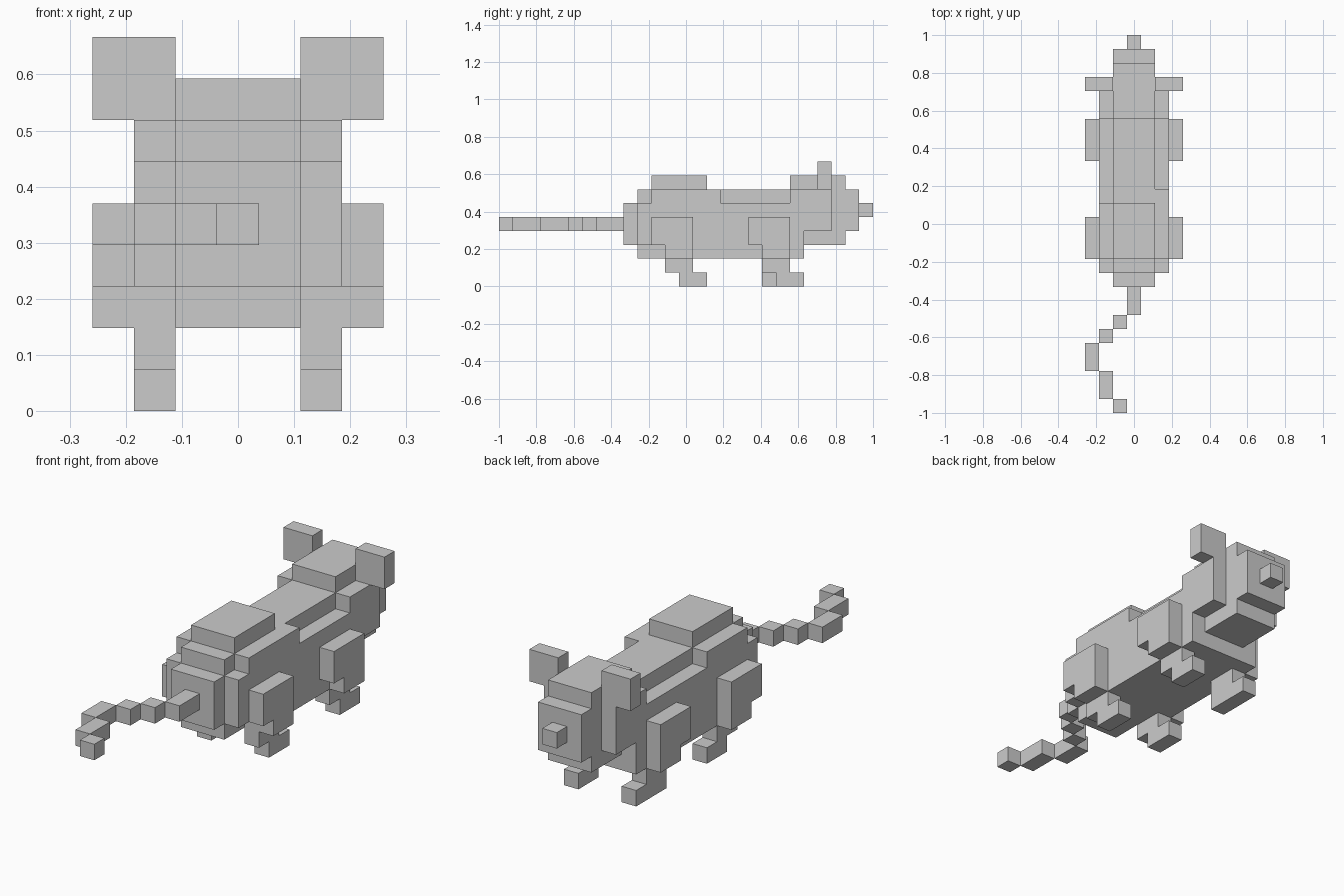
import bpy, bmesh
from mathutils import Matrix, Vector

if "Cube" in bpy.data.objects:
    bpy.data.objects.remove(bpy.data.objects["Cube"])

U = 2 / 27  # one block unit


def part(name, *boxes):
    """One object made of boxes given as (x0, x1, y0, y1, z0, z1) in block units."""
    bm = bmesh.new()
    for x0, x1, y0, y1, z0, z1 in boxes:
        centre = Vector((x0 + x1, y0 + y1, z0 + z1)) * U / 2
        size = Vector((x1 - x0, y1 - y0, z1 - z0)) * U
        bmesh.ops.create_cube(bm, size=1, matrix=Matrix.Translation(centre) @ Matrix.Diagonal(size).to_4x4())
    me = bpy.data.meshes.new(name)
    bm.to_mesh(me)
    bm.free()
    ob = bpy.data.objects.new(name, me)
    bpy.context.collection.objects.link(ob)
    return ob


def side_box(s, x0, x1, *rest):
    """Box on the right (s=1) or mirrored to the left (s=-1)."""
    return (*sorted((s * x0, s * x1)), *rest)


# Central body, with rump and hip hump
part("body", (-1.5, 1.5, -3.5, 8.5, 2, 7))
part("rump", (-1.5, 1.5, -4.5, -3.5, 3, 6))
part("hip_hump", (-1.5, 1.5, -2.5, 1.5, 7, 8))

# Head, snout and nose
part("head", (-1.5, 1.5, 8.5, 11.5, 3, 8), (-1.5, 1.5, 7.5, 8.5, 7, 8))
part("snout", (-1.5, 1.5, 11.5, 12.5, 4, 7))
part("nose", (-0.5, 0.5, 12.5, 13.5, 5, 6))

for s, side in ((1, "right"), (-1, "left")):
    # Flank layer: low back between hip and shoulder, cheek at the front
    hip_end = 2.5 if s > 0 else 1.5
    part(side + "_flank",
         side_box(s, 1.5, 2.5, -3.5, -1.5, 3, 6),
         side_box(s, 1.5, 2.5, -1.5, 8.5, 2, 6),
         side_box(s, 1.5, 2.5, -2.5, hip_end, 6, 7),
         side_box(s, 1.5, 2.5, 7.5, 8.5, 6, 7),
         side_box(s, 1.5, 2.5, 8.5, 10.5, 4, 7))
    part(side + "_ear", side_box(s, 1.5, 3.5, 9.5, 10.5, 7, 9))
    # Thigh, shin and foot; the left front foot is one block longer
    for y, end in ((-2.5, "back"), (4.5, "front")):
        heel = y + 2
        if end == "front" and s < 0:
            heel = y + 1
        part(f"{side}_{end}_thigh",
             side_box(s, 2.5, 3.5, y, y + 3, 3, 5),
             side_box(s, 2.5, 3.5, y + 1, y + 3, 2, 3))
        part(f"{side}_{end}_shin", side_box(s, 1.5, 2.5, y + 1, y + 3, 1, 2))
        part(f"{side}_{end}_foot", side_box(s, 1.5, 2.5, heel, y + 4, 0, 1))

# Winding tail: sideways centre and length of each segment
boxes, y = [], -4.5
for x, length in ((0, 2), (-1, 1), (-2, 1), (-3, 2), (-2, 2), (-1, 1)):
    boxes.append((x - 0.5, x + 0.5, y - length, y, 4, 5))
    y -= length
part("tail", *boxes)
